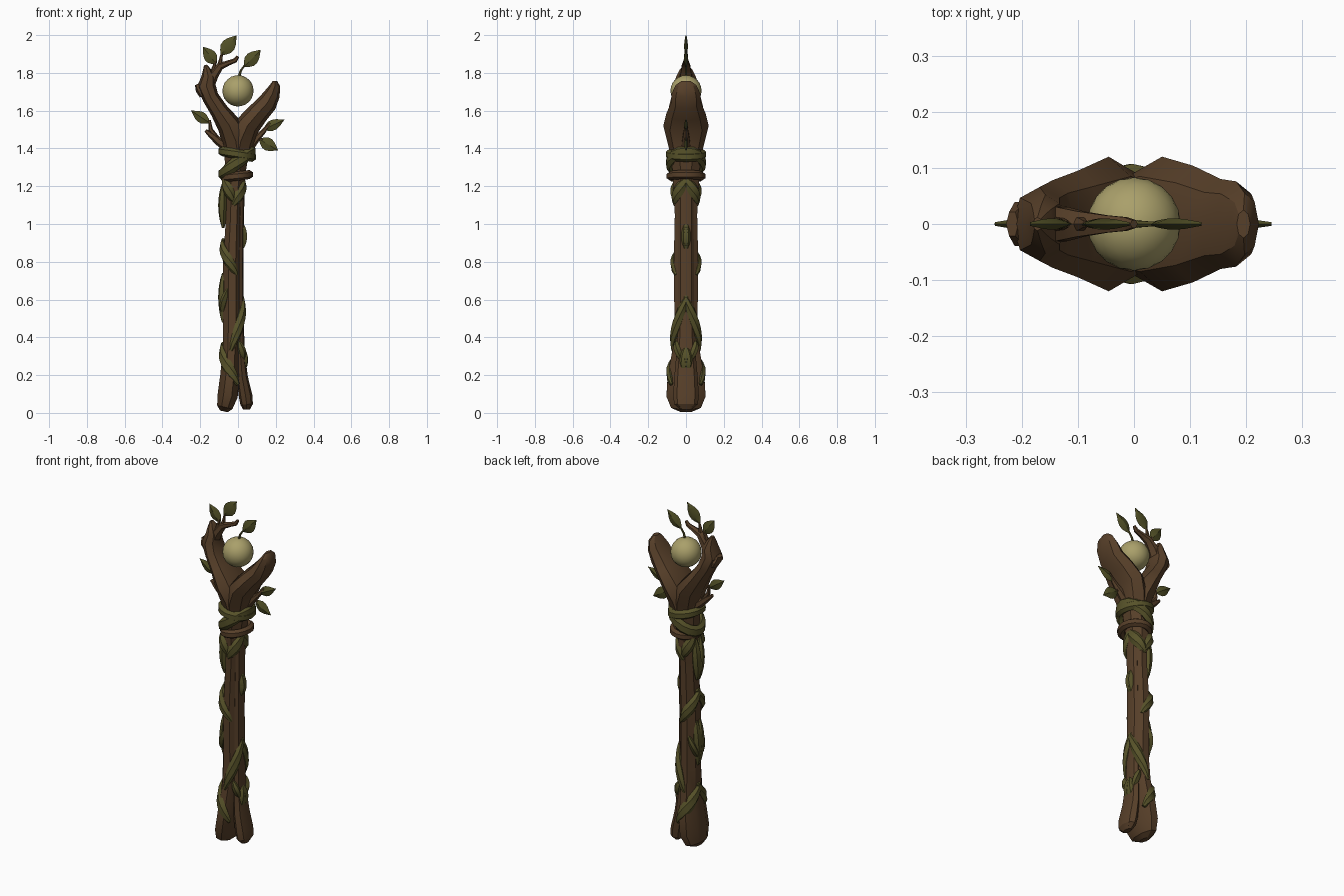
import bpy, bmesh, math
from mathutils import Vector

def material(name, rgb):
    m = bpy.data.materials.new(name)
    m.diffuse_color = (*rgb, 1)
    return m

BARK = material("bark brown", (0.095, 0.050, 0.022))
VINE = material("vine olive", (0.094, 0.084, 0.022))
LEAF = material("leaf green", (0.085, 0.082, 0.020))
ORB = material("orb pale yellow", (0.40, 0.35, 0.145))

def finish(name, bm, mat, angle=32):
    bmesh.ops.recalc_face_normals(bm, faces=bm.faces[:])
    me = bpy.data.meshes.new(name)
    bm.to_mesh(me)
    bm.free()
    me.materials.append(mat)
    ob = bpy.data.objects.new(name, me)
    bpy.context.collection.objects.link(ob)
    bpy.ops.object.select_all(action='DESELECT')
    ob.select_set(True)
    bpy.context.view_layer.objects.active = ob
    bpy.ops.object.shade_smooth_by_angle(angle=math.radians(angle))
    return ob

def loft(name, rings, mat, sides=8, closed=False, turn=0.0):
    """rings: (centre, depth direction, half width, half depth)"""
    bm = bmesh.new()
    n = len(rings)
    loops = []
    for i, (c, up, a, b) in enumerate(rings):
        p = rings[(i - 1) % n if closed else max(i - 1, 0)][0]
        q = rings[(i + 1) % n if closed else min(i + 1, n - 1)][0]
        side = (q - p).cross(up).normalized()
        loop = []
        for k in range(sides):
            t = math.tau * (k + turn) / sides
            loop.append(bm.verts.new(c + side * a * math.cos(t) + up * b * math.sin(t)))
        loops.append(loop)
    for i in range(n if closed else n - 1):
        l0, l1 = loops[i], loops[(i + 1) % n]
        for k in range(sides):
            j = (k + 1) % sides
            bm.faces.new((l0[k], l0[j], l1[j], l1[k]))
    if not closed:
        bm.faces.new(loops[0])
        bm.faces.new(loops[-1])
    return finish(name, bm, mat)

def branch(name, pts, mat=BARK, sides=8, turn=0.0):
    """pts: (x, z, half width, half depth in y)"""
    y = Vector((0, 1, 0))
    return loft(name, [(Vector((x, 0, z)), y, a, b) for x, z, a, b in pts], mat, sides, turn=turn)

# shaft: main stem and the narrower root strand beside it
branch("shaft", [(-.075, .008, .022, .035), (-.07, .03, .045, .085), (-.055, .09, .058, .112),
                 (-.043, .20, .055, .105), (-.035, .33, .049, .078), (-.03, .48, .053, .066),
                 (-.032, .80, .051, .070), (-.022, 1.05, .044, .064), (-.018, 1.2, .050, .074),
                 (-.005, 1.42, .075, .085)], turn=.5)
branch("side_root", [(.045, .018, .018, .03), (.046, .045, .033, .062), (.040, .09, .036, .068),
                     (.022, .19, .030, .062), (.012, .32, .024, .050), (.008, .50, .022, .042),
                     (.008, .80, .021, .042), (.012, 1.05, .020, .040), (.015, 1.25, .022, .040)])

# forked head
branch("right_fork", [(0, 1.36, .070, .080), (.015, 1.44, .075, .100), (.05, 1.52, .066, .120),
                      (.105, 1.585, .058, .104), (.155, 1.64, .053, .080), (.182, 1.69, .042, .076),
                      (.197, 1.735, .026, .055), (.195, 1.757, .012, .025)])
branch("left_fork", [(0, 1.36, .070, .080), (-.012, 1.44, .075, .100), (-.045, 1.52, .064, .120),
                     (-.10, 1.60, .048, .095), (-.145, 1.67, .044, .078), (-.168, 1.73, .050, .066),
                     (-.158, 1.78, .036, .052), (-.165, 1.815, .022, .035), (-.172, 1.842, .008, .012)])
branch("fork_tip", [(-.185, 1.68, .02, .04), (-.203, 1.71, .022, .045), (-.217, 1.74, .012, .025)], sides=6)

# twigs
branch("crown_twig", [(-.155, 1.73, .030, .04), (-.128, 1.79, .026, .035), (-.095, 1.835, .020, .026),
                      (-.05, 1.853, .014, .018), (-.015, 1.866, .012, .014), (0, 1.888, .008, .008)], sides=6)
branch("crown_sprig", [(-.105, 1.81, .016, .018), (-.093, 1.86, .011, .012), (-.086, 1.90, .006, .006)], sides=6)
branch("leaf_sprig", [(-.14, 1.79, .014, .016), (-.125, 1.84, .008, .01), (-.118, 1.865, .005, .006)], sides=6)
branch("left_twig", [(-.05, 1.40, .03, .03), (-.10, 1.435, .022, .024), (-.14, 1.47, .018, .018),
                     (-.172, 1.495, .008, .010)], sides=6)
branch("left_leaf_stem", [(-.10, 1.44, .014, .016), (-.145, 1.50, .012, .014), (-.150, 1.55, .006, .007)], sides=6)
branch("right_twig", [(.05, 1.40, .03, .03), (.095, 1.45, .020, .022), (.135, 1.49, .013, .014),
                      (.17, 1.535, .006, .007)], sides=6)
branch("right_leaf_stem", [(.085, 1.45, .010, .010), (.12, 1.452, .007, .008), (.14, 1.435, .004, .005)], sides=6)
branch("orb_stem", [(.003, 1.77, .008, .008), (.014, 1.81, .006, .006), (.038, 1.845, .004, .005)], VINE, 6)

# leaves: pointed, thin, with a raised midrib
def leaf(name, base, tip, w):
    pts = []
    for t, f in ((0, .06), (.14, .55), (.32, .95), (.5, 1), (.68, .78), (.85, .38), (1, .02)):
        pts.append((base[0] + (tip[0] - base[0]) * t, base[1] + (tip[1] - base[1]) * t,
                    w * f, .003 + .007 * f))
    branch(name, pts, LEAF, 4)

for i, (b, t, w) in enumerate([((-.115, 1.845), (-.185, 1.938), .034), ((-.09, 1.895), (-.008, 1.998), .037),
                               ((.032, 1.832), (.12, 1.922), .035), ((-.15, 1.535), (-.248, 1.600), .029),
                               ((.135, 1.50), (.245, 1.552), .028), ((.112, 1.45), (.212, 1.390), .034)]):
    leaf(f"leaf_{i + 1}", b, t, w)

# orb
bm = bmesh.new()
bmesh.ops.create_icosphere(bm, subdivisions=3, radius=.083)
bmesh.ops.translate(bm, verts=bm.verts[:], vec=(0, 0, 1.705))
finish("orb", bm, ORB)

# vines hug the shaft; angle 0 = right, 90 = front, 180 = left
def on_shaft(deg, z, grow=0.0):
    k = max(0, (.45 - z) / .45)
    t = math.radians(deg)
    out = Vector((math.cos(t), -math.sin(t), 0))
    return Vector((-.028 + (.057 + .012 * k + grow) * out.x, (.066 + .042 * k + grow) * out.y, z)), out

def vine(name, a0, z0, a1, z1, w=.03, steps=8):
    rings = []
    for i in range(steps + 1):
        t = i / steps
        f = math.sin(math.pi * (.06 + .88 * t)) ** .7
        c, out = on_shaft(a0 + (a1 - a0) * t, z0 + (z1 - z0) * t, -.008 + .006 * f)
        rings.append((c, out, w * f, .024 * f))
    ob = loft(name, rings, VINE, 6)
    ob.modifiers.new("both sides", 'MIRROR').use_axis = (False, True, False)

for i, v in enumerate([(190, .37, 62, .15, .034), (10, .22, 0, .35, .030), (100, .33, -5, .62, .028),
                       (178, .48, 165, .74, .028), (190, .92, 65, .73, .030), (4, .87, -4, 1.0, .024),
                       (172, .98, 160, 1.22, .028), (85, 1.10, -8, 1.25, .034), (150, 1.25, 85, 1.12, .030),
                       (120, .66, 172, .52, .018), (50, .38, 20, .28, .020)]):
    vine(f"vine_{i + 1}", *v)

# tilted wraps forming the collar
def wrap(name, z_left, z_right, rx, ry, h, thick, mat):
    rings = []
    for i in range(16):
        t = math.tau * i / 16
        out = Vector((math.cos(t), math.sin(t), 0))
        z = (z_left + z_right) / 2 + (z_right - z_left) / 2 * out.x
        rings.append((Vector((-.005 + rx * out.x, ry * out.y, z)), out, h, thick))
    loft(name, rings, mat, 6, closed=True)

wrap("rising_wrap", 1.265, 1.385, .078, .086, .034, .022, VINE)
wrap("upper_wrap", 1.385, 1.355, .080, .088, .026, .022, VINE)
wrap("lower_band", 1.245, 1.262, .066, .084, .024, .021, BARK)
